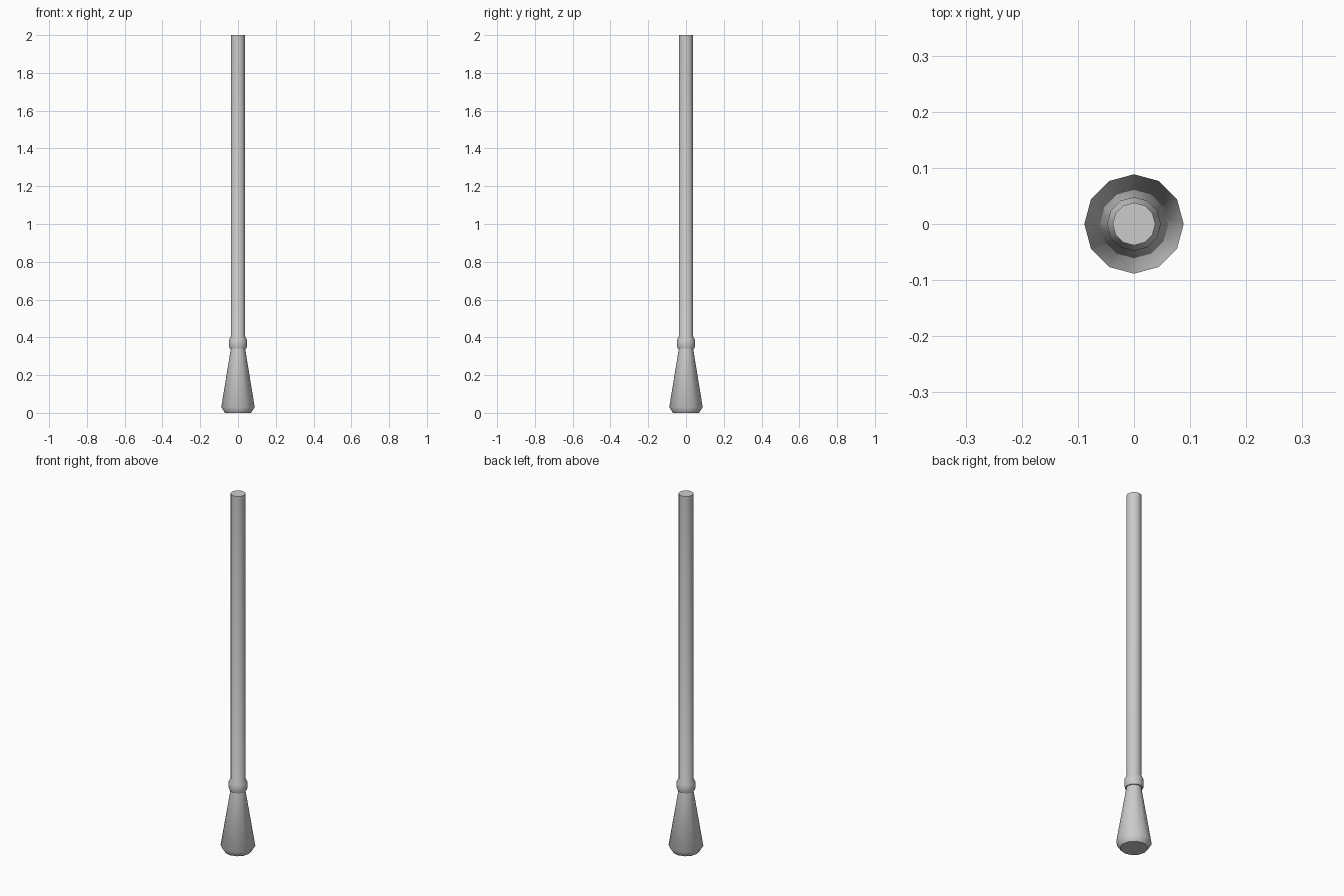
import bpy, bmesh, math

if "Cube" in bpy.data.objects:
    bpy.data.objects.remove(bpy.data.objects["Cube"])

SIDES = 12


def lathe(name, profile):
    """Closed solid of revolution from (radius, z) points."""
    bm = bmesh.new()
    rings = []
    for r, z in profile:
        rings.append([bm.verts.new((r * math.cos(2 * math.pi * i / SIDES),
                                    r * math.sin(2 * math.pi * i / SIDES), z))
                      for i in range(SIDES)])
    for low, high in zip(rings, rings[1:]):
        for i in range(SIDES):
            j = (i + 1) % SIDES
            bm.faces.new((low[i], low[j], high[j], high[i]))
    bm.faces.new(rings[0][::-1])
    bm.faces.new(rings[-1])
    mesh = bpy.data.meshes.new(name)
    bm.to_mesh(mesh)
    bm.free()
    obj = bpy.data.objects.new(name, mesh)
    bpy.context.collection.objects.link(obj)
    bpy.ops.object.select_all(action='DESELECT')
    obj.select_set(True)
    bpy.context.view_layer.objects.active = obj
    bpy.ops.object.shade_smooth_by_angle(angle=math.radians(50))
    return obj


# Flared foot, collar and straight shaft share one continuous profile
lathe("pole", [
    (0.069, 0.0), (0.0885, 0.03),        # chamfered foot
    (0.038, 0.34),                       # taper up to the collar
    (0.044, 0.34), (0.048, 0.353),       # collar
    (0.048, 0.386), (0.038, 0.405),
    (0.038, 2.0),                        # shaft
])
